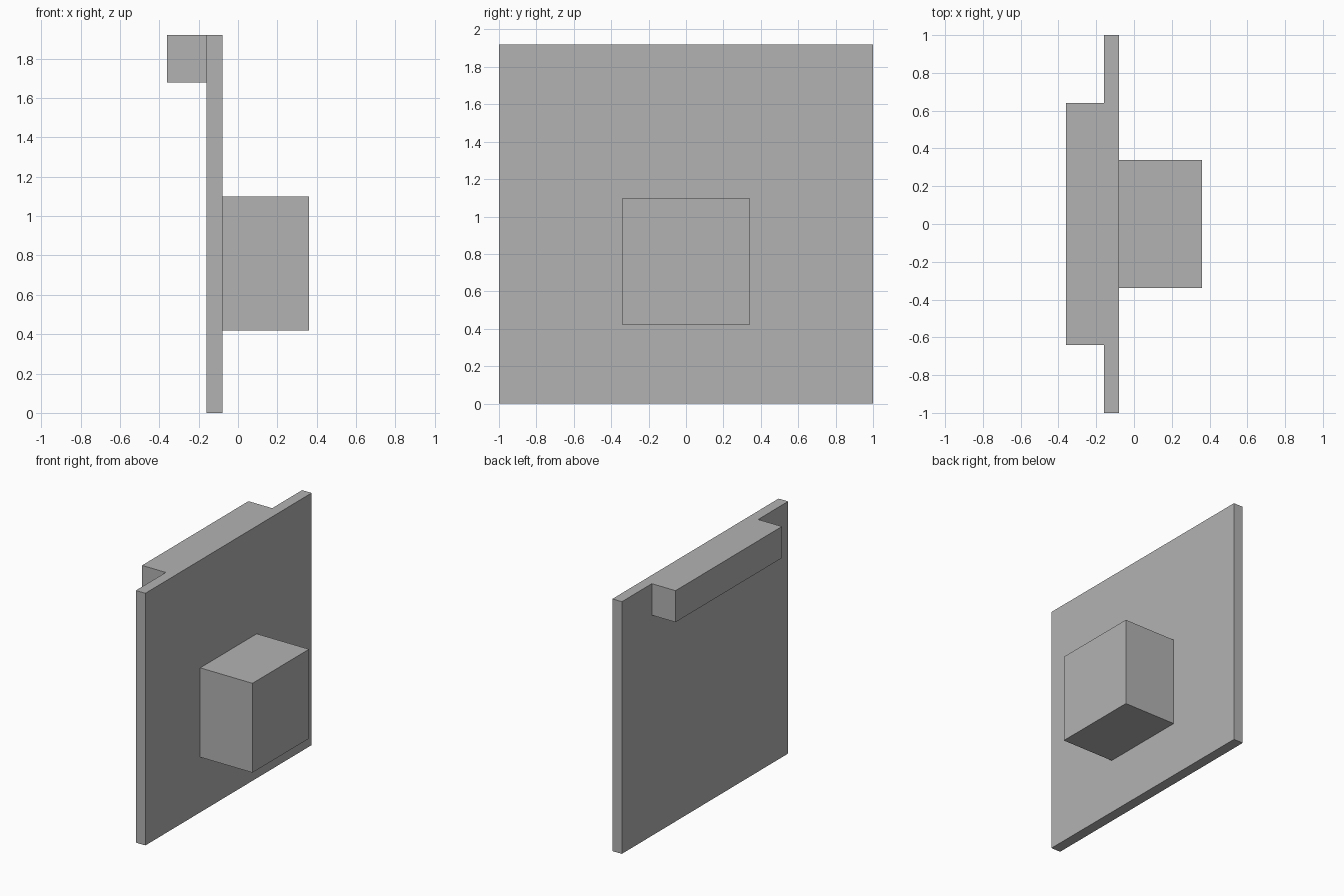
import bpy
from mathutils import Vector

cube = bpy.data.objects.get("Cube")
if cube:
    bpy.data.objects.remove(cube, do_unlink=True)

# Single flat grey
grey = bpy.data.materials.new("plain_grey")
grey.use_nodes = True
colour = (0.45, 0.45, 0.45, 1)
grey.diffuse_color = colour
grey.node_tree.nodes["Principled BSDF"].inputs["Base Color"].default_value = colour


def box(name, low, high):
    """Axis-aligned block between two opposite corners."""
    low, high = Vector(low), Vector(high)
    bpy.ops.mesh.primitive_cube_add(size=1, location=(low + high) / 2)
    obj = bpy.context.object
    obj.name = name
    for v in obj.data.vertices:
        v.co *= high - low
    obj.data.materials.append(grey)
    return obj


# Upright square panel
box("panel", (-0.16, -1, 0), (-0.08, 1, 1.92))
# Rail along the top edge, on the right side of the panel
box("top_rail", (-0.36, -0.64, 1.68), (-0.16, 0.64, 1.92))
# Block projecting from the left side of the panel
box("projecting_block", (-0.08, -0.34, 0.42), (0.36, 0.34, 1.10))
